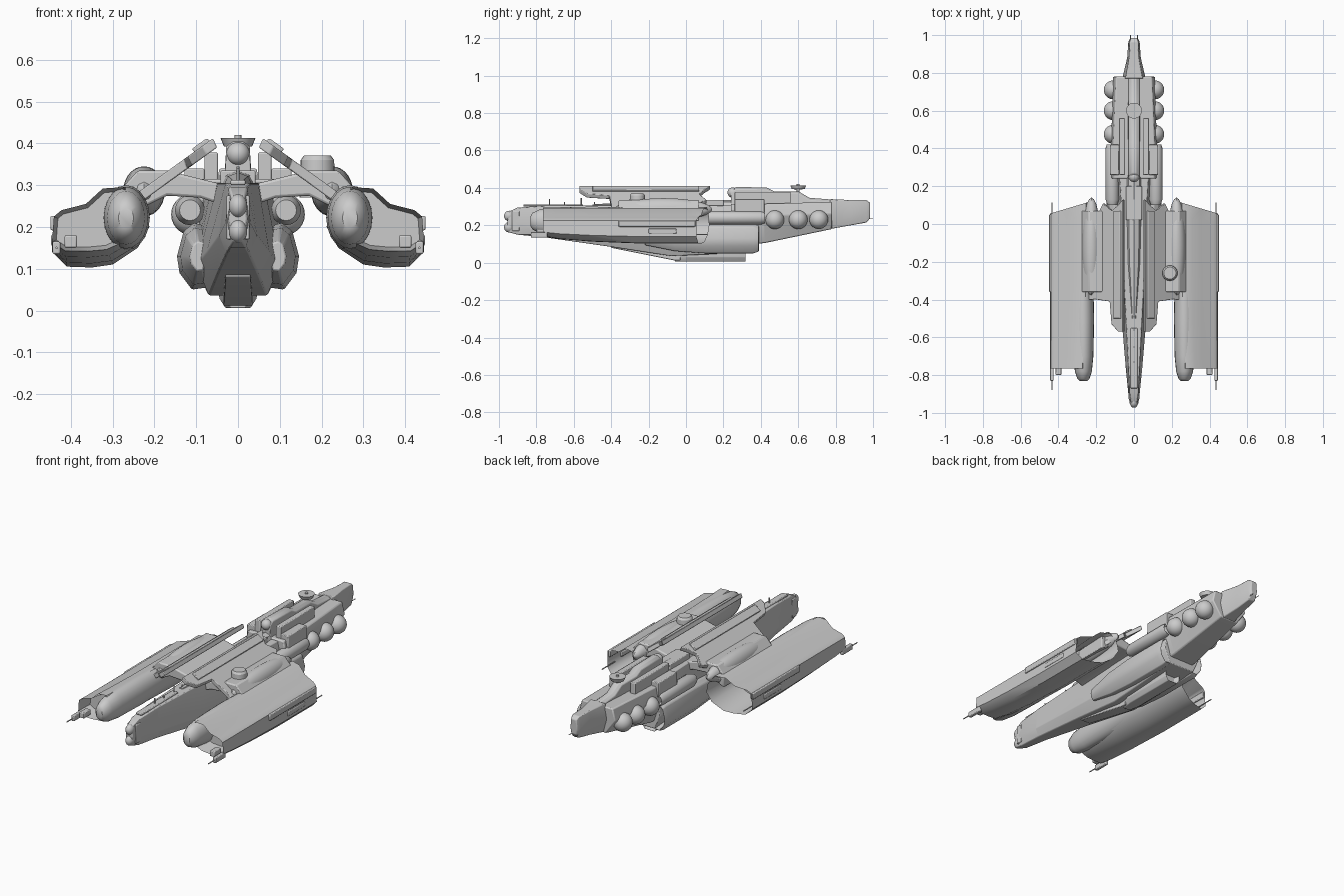
import bpy, bmesh, math
from mathutils import Matrix, Vector

if "Cube" in bpy.data.objects:
    bpy.data.objects.remove(bpy.data.objects["Cube"])


def finish(name, bm, mirror=False, bevel=0, angle=35):
    bmesh.ops.recalc_face_normals(bm, faces=bm.faces)
    me = bpy.data.meshes.new(name)
    bm.to_mesh(me)
    bm.free()
    ob = bpy.data.objects.new(name, me)
    bpy.context.collection.objects.link(ob)
    bpy.ops.object.select_all(action='DESELECT')
    ob.select_set(True)
    bpy.context.view_layer.objects.active = ob
    bpy.ops.object.shade_smooth_by_angle(angle=math.radians(angle))
    if bevel:
        b = ob.modifiers.new("bevel", 'BEVEL')
        b.width, b.segments, b.limit_method = bevel, 2, 'ANGLE'
    if mirror:
        ob.modifiers.new("mirror", 'MIRROR')
    return ob


def loft(name, rings, mirror=False, bevel=0, hollow=None, angle=35):
    """Skin a list of equal-length rings; hollow = (rim, depth) of the last cap."""
    bm = bmesh.new()
    vs = [[bm.verts.new(p) for p in r] for r in rings]
    n = len(vs[0])
    for a, b in zip(vs, vs[1:]):
        for i in range(n):
            bm.faces.new((a[i], a[(i + 1) % n], b[(i + 1) % n], b[i]))
    bm.faces.new(vs[0])
    cap = bm.faces.new(vs[-1])
    bmesh.ops.recalc_face_normals(bm, faces=bm.faces)
    if hollow:
        bmesh.ops.inset_region(bm, faces=[cap], thickness=hollow[0], use_even_offset=True)
        bmesh.ops.translate(bm, verts=cap.verts, vec=(0, -hollow[1], 0))
    return finish(name, bm, mirror, bevel, angle)


def box(name, x, y, z, mirror=False, bevel=0.004):
    ring = lambda yy: [(x[0], yy, z[0]), (x[1], yy, z[0]), (x[1], yy, z[1]), (x[0], yy, z[1])]
    return loft(name, [ring(y[0]), ring(y[1])], mirror, bevel)


def oval(cx, cz, y, rx, rz, n=20):
    return [(cx + rx * math.cos(2 * math.pi * i / n), y, cz + rz * math.sin(2 * math.pi * i / n)) for i in range(n)]


def ball(name, c, r, mirror=False):
    bm = bmesh.new()
    r = r if isinstance(r, tuple) else (r, r, r)
    bmesh.ops.create_uvsphere(bm, u_segments=24, v_segments=14, radius=1,
                              matrix=Matrix.Translation(c) @ Matrix.Diagonal((*r, 1)))
    return finish(name, bm, mirror)


def rod(name, a, b, r, mirror=False, r2=None, n=12):
    a, b = Vector(a), Vector(b)
    d = b - a
    bm = bmesh.new()
    bmesh.ops.create_cone(bm, cap_ends=True, segments=n, radius1=r, radius2=r if r2 is None else r2,
                          depth=d.length,
                          matrix=Matrix.Translation((a + b) / 2) @ d.to_track_quat('Z', 'Y').to_matrix().to_4x4())
    return finish(name, bm, mirror)


def hull_ring(y, wt, wm, wb, zt, zm, zb):
    half = [(wb, zb), (wm, zm), (wt, zt)]
    return [(x, y, z) for x, z in half] + [(-x, y, z) for x, z in reversed(half)]


# Main wedge hull, narrow at the nose
loft("front_hull", [hull_ring(*s) for s in (
    (-.955, .014, .022, .012, .27, .22, .165), (-.90, .022, .03, .02, .295, .21, .15),
    (-.75, .03, .045, .028, .305, .18, .135), (-.40, .048, .075, .05, .305, .14, .085),
    (-.08, .062, .10, .07, .305, .11, .036), (.12, .068, .105, .075, .305, .12, .045),
    (.39, .085, .115, .08, .31, .14, .062))], bevel=.004)

# Rear hull and tail
loft("rear_hull", [hull_ring(*s) for s in (
    (.24, .11, .125, .08, .315, .25, .09), (.42, .11, .122, .075, .315, .25, .105),
    (.78, .095, .112, .055, .325, .26, .18))], bevel=.006)
loft("tail", [hull_ring(*s) for s in (
    (.77, .045, .062, .04, .34, .26, .18), (.88, .026, .036, .025, .335, .26, .20),
    (.965, .022, .03, .02, .335, .27, .215), (.985, .016, .02, .014, .32, .27, .24))], bevel=.004)
for x in (.018,):
    rod("tail_antenna", (x, .95, .235), (x, 1.0, .235), .002, True)

# Nose lamps and top deck
for z in (.25, .19):
    ball("nose_lamp", (0, -.945, z), (.022, .028, .028))
box("nose_collar", (-.028, .028), (-.93, -.89), (.17, .275))
for y, h in ((-.73, .34), (-.65, .325), (-.56, .345), (-.49, .325)):
    rod("deck_mast", (0, y, .3), (0, y, h), .003)
box("deck_strip", (-.018, .018), (-.87, -.55), (.30, .312))
loft("deck_spine", [oval(0, .30, y, rx, rz, 8) for y, rx, rz in
                    ((-.5, .012, .012), (-.2, .034, .03), (.16, .042, .036), (.25, .04, .036))])
box("bridge_block", (-.042, .042), (.02, .2), (.28, .335))

# Dorsal tower, its side blocks, and the dish
loft("dorsal_tower", [[(-.036, y, .26), (.036, y, .26), (.028, y, t), (.012, y, t + .012),
                       (-.012, y, t + .012), (-.028, y, t)] for y, t in
                      ((.24, .375), (.27, .393), (.43, .39), (.47, .37), (.60, .37), (.66, .335), (.79, .325))],
     bevel=.003)
ball("tower_front", (0, .25, .375), .028)
box("tower_side_block", (.048, .08), (.26, .56), (.25, .378), True)
box("shoulder_block", (.08, .128), (.26, .42), (.26, .34), True)
rod("dish_mast", (0, .6, .36), (0, .6, .42), .008)
rod("dish", (0, .6, .393), (0, .6, .413), .034, r2=.042, n=24)
for y in (.585, .615):
    ball("dish_sensor", (0, y, .40), .01)

# Round tanks along the rear hull
for y in (.475, .6, .71):
    ball("tank", (.11, y, .23), .05, True)
    rod("tank_mount", (.05, y, .23), (.12, y, .23), .03, True)

# Lower side engine pods with open rear ends
pod = [(.075, .055), (.11, .05), (.14, .09), (.146, .13), (.13, .19), (.105, .21), (.07, .2), (.06, .12)]
loft("engine_pod", [[(.09 + (x - .09) * s, y, .13 + (z - .13) * s) for x, z in pod]
                    for y, s in ((-.22, .45), (-.06, .85), (.1, 1), (.36, 1), (.39, .88))],
     True, .004, (.012, .1))
loft("upper_duct", [oval(.115, .24, y, r, r, 16) for y, r in ((.1, .025), (.13, .036), (.40, .036), (.42, .03))],
     True, hollow=(.007, .05))

# Belly keel
loft("keel", [[(-.03 * s, y, .006), (.03 * s, y, .006), (.045 * s, y, .03), (.045 * s, y, .14),
               (-.045 * s, y, .14), (-.045 * s, y, .03)] for y, s in ((-.06, .6), (0, 1), (.32, 1))],
     bevel=.003, hollow=(.01, .03))
loft("keel_ramp", [[(-w, y, z), (w, y, z), (w, y, .13), (-w, y, .13)] for y, w, z in
                   ((-.40, .03, .08), (-.06, .035, .012), (-.03, .035, .012))], bevel=.003)

# Outer nacelles: shell profile swept along y, deep opening at the rear
shell = [(.445, .14), (.44, .225), (.42, .24), (.355, .255), (.31, .292), (.255, .295), (.22, .25),
         (.212, .2), (.24, .15), (.30, .11), (.35, .103), (.41, .105)]


def shell_ring(y, inner, low, shear):
    # inner pulls the inboard side outward, low raises the underside
    out = []
    for x, z in shell:
        x2 = .445 - (.445 - x) * inner
        z2 = z if z > .2 else .2 - (.2 - z) * low
        out.append((x2, y + (.445 - x) * shear, z2))
    return out


front = loft("nacelle_shell", [shell_ring(*s) for s in (
    (.055, 1, 1, .3), (0, 1.0, 1, .2), (-.25, 1, 1, 0), (-.5, .99, .9, 0), (-.68, .94, .75, 0),
    (-.765, .9, .6, 0))], True, hollow=(.01, -.09), angle=40)
# rear intake recess
bm = bmesh.new()
bm.from_mesh(front.data)
rear = max((f for f in bm.faces if len(f.verts) > 8), key=lambda f: f.calc_center_median().y)
bmesh.ops.inset_region(bm, faces=[rear], thickness=.012, use_even_offset=True)
bmesh.ops.translate(bm, verts=rear.verts, vec=(0, -.22, 0))
bm.to_mesh(front.data)
bm.free()

loft("nacelle_bulb", [oval(.268, .222, y, rx, rz) for y, rx, rz in
                      ((-.832, .018, .025), (-.82, .032, .045), (-.78, .045, .064), (-.70, .053, .074),
                       (-.5, .057, .078), (-.2, .05, .07))], True)
box("nacelle_fork", (.425, .444), (-.83, -.74), (.135, .165), True)
box("nacelle_fork_inner", (.385, .415), (-.80, -.74), (.15, .18), True)
rod("fork_antenna", (.434, -.88, .15), (.434, -.8, .15), .003, True)
box("nacelle_side_rail", (.43, .449), (-.36, .05), (.192, .226), True)
box("nacelle_vent", (.43, .447), (-.2, -.05), (.155, .182), True)
rod("rear_antenna", (.434, .0, .15), (.434, .115, .15), .003, True)

# Sloped wing plates rising inboard over the hull
plan = [(.06, -.57), (.085, -.57), (.12, -.53), (.13, -.41), (.20, -.40), (.27, -.40), (.27, .06),
        (.235, .12), (.19, .06), (.165, .11), (.12, .07), (.085, .10), (.06, .13)]
top = lambda x: .412 - (x - .06) * .72
loft("wing_plate", [[(x, y, top(x)) for x, y in plan], [(x - .01, y, top(x) - .022) for x, y in plan]],
     True, .003)
loft("wing_spar", [[(.057, y, .398), (.075, y, .412), (.11, y, .387), (.098, y, .37)]
                   for y in (-.50, .07)], True, .003)

# Arms from hull to nacelle, with the hump on top
loft("wing_arm", [[(x, -.36, a), (x, .07, a), (x, .07, b), (x, -.36, b)] for x, a, b in
                  ((.03, .25, .30), (.09, .27, .315), (.17, .275, .335), (.24, .24, .335), (.28, .22, .29))],
     True, .006)
ball("wing_hump", (.225, -.12, .285), (.05, .26, .06), True)

# Single turret on the right wing
rod("turret", (.19, -.26, .27), (.19, -.26, .36), .043, r2=.04, n=24)
rod("turret_cap", (.19, -.26, .36), (.19, -.26, .371), .04, r2=.032, n=24)
